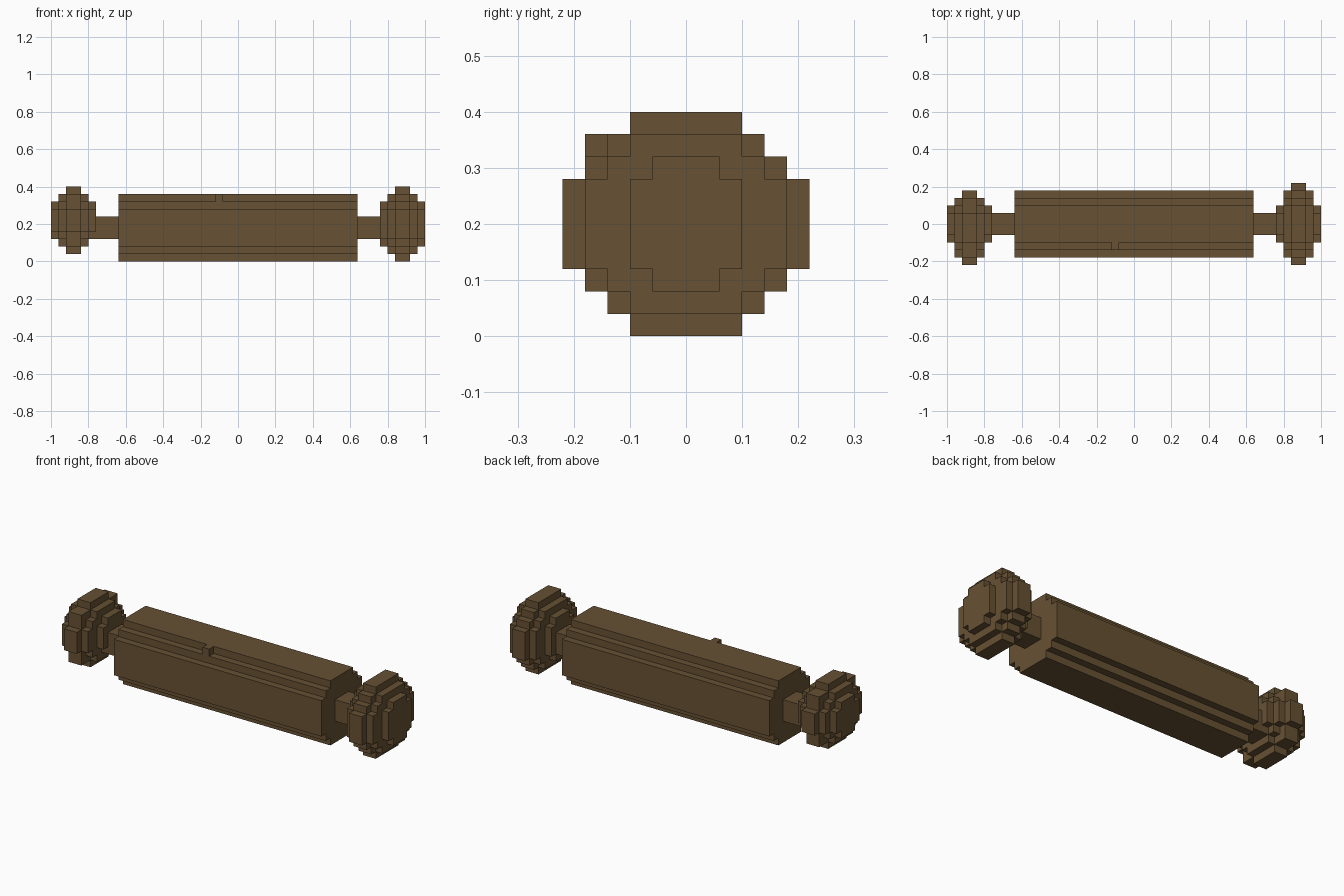
import bpy, bmesh

if "Cube" in bpy.data.objects:
    bpy.data.objects.remove(bpy.data.objects["Cube"])

wood = bpy.data.materials.new("brown_wood")
wood.diffuse_color = (0.136, 0.083, 0.033, 1)
wood.use_nodes = True
wood.node_tree.nodes["Principled BSDF"].inputs["Base Color"].default_value = wood.diffuse_color


def stepped_prism(bm, x0, x1, rows):
    """Extrude a stepped outline along x. rows: (z_low, z_high, y_min, y_max)."""
    right = [p for z0, z1, _, y in rows for p in ((y, z0), (y, z1))]
    left = [p for z0, z1, y, _ in reversed(rows) for p in ((y, z1), (y, z0))]
    face = bm.faces.new([bm.verts.new((x0, y, z)) for y, z in right + left])
    out = bmesh.ops.extrude_face_region(bm, geom=[face], use_keep_orig=True)
    verts = [v for v in out["geom"] if isinstance(v, bmesh.types.BMVert)]
    bmesh.ops.translate(bm, verts=verts, vec=(x1 - x0, 0, 0))


def make_part(name, prisms):
    bm = bmesh.new()
    for x0, x1, rows in prisms:
        stepped_prism(bm, x0, x1, rows)
    bmesh.ops.recalc_face_normals(bm, faces=bm.faces)
    mesh = bpy.data.meshes.new(name)
    bm.to_mesh(mesh)
    bm.free()
    mesh.materials.append(wood)
    bpy.context.collection.objects.link(bpy.data.objects.new(name, mesh))


def rounded(zs, ys):
    """Rows from z levels and (y_min, y_max) widths, listed edge to middle and mirrored."""
    spans = ys + ys[-2::-1]
    return [(a, b, *s) for a, b, s in zip(zs, zs[1:], spans)]


# roller with one small chip standing on its front upper ledge
make_part("roller", [(-.64, .64, rounded(
    [0, .04, .08, .28, .32, .36], [(-.10, .10), (-.14, .14), (-.18, .18)]))])
make_part("roller_chip", [(-.12, -.08, [(.32, .36, -.14, -.10)])])

# necks
for name, x0, x1 in (("left_neck", -.76, -.64), ("right_neck", .64, .76)):
    make_part(name, [(x0, x1, [(.12, .24, -.06, .06)])])

# right knob: three nested stepped discs
make_part("right_knob", [
    (.76, 1, rounded([.08, .12, .28, .32], [(-.06, .06), (-.10, .10)])),
    (.80, .96, rounded([.04, .08, .12, .28, .32, .36],
                       [(-.10, .10), (-.14, .14), (-.18, .18)])),
    (.84, .92, rounded([0, .04, .08, .12, .28, .32, .36, .40],
                       [(-.10, .10), (-.14, .14), (-.18, .18), (-.22, .22)])),
])

# left knob: slightly smaller and set off centre
make_part("left_knob", [
    (-1, -.76, rounded([.12, .16, .28, .32], [(-.06, .06), (-.10, .10)])),
    (-.96, -.80, rounded([.08, .12, .16, .28, .32, .36],
                         [(-.10, .06), (-.14, .10), (-.18, .14)])),
    (-.92, -.84, rounded([.04, .08, .16, .28, .36, .40],
                         [(-.10, .06), (-.18, .14), (-.22, .18)])),
])
